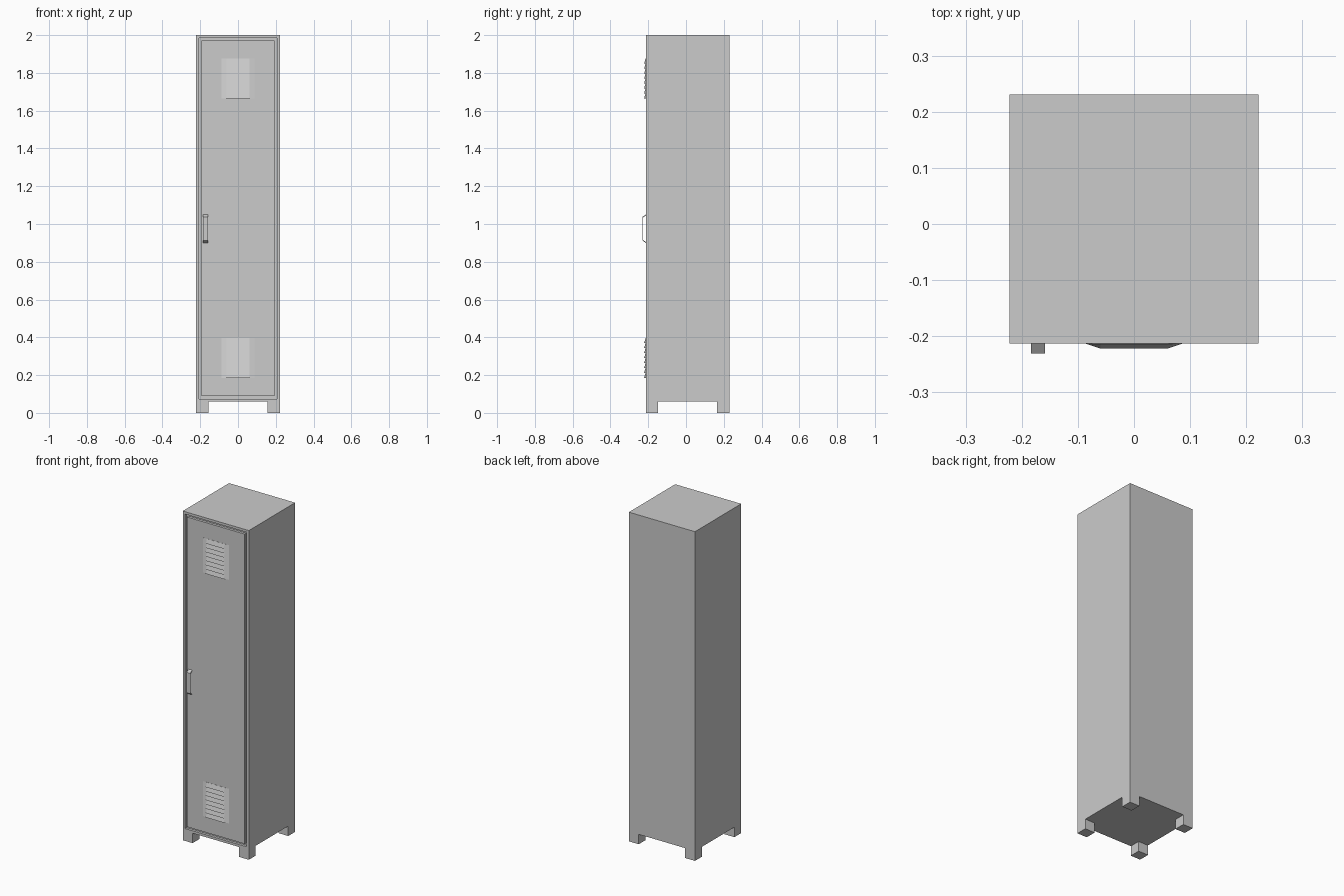
import bpy, bmesh

if "Cube" in bpy.data.objects:
    bpy.data.objects.remove(bpy.data.objects["Cube"])

FRONT, BACK, HALF = -0.213, 0.231, 0.222   # cabinet extents
FLOOR, TOP = 0.06, 2.0
RIM, GAP, DEPTH = 0.021, 0.008, 0.015      # door frame and groove


def finish(bm, name):
    bmesh.ops.recalc_face_normals(bm, faces=bm.faces)
    mesh = bpy.data.meshes.new(name)
    bm.to_mesh(mesh)
    bm.free()
    ob = bpy.data.objects.new(name, mesh)
    bpy.context.collection.objects.link(ob)
    return ob


def add_box(bm, lo, hi):
    verts = bmesh.ops.create_cube(bm, size=1)["verts"]
    for v in verts:
        for i in range(3):
            v.co[i] = hi[i] if v.co[i] > 0 else lo[i]


def prism(bm, a, b):
    """Solid between two matching vertex loops."""
    va, vb = [[bm.verts.new(c) for c in loop] for loop in (a, b)]
    n = len(va)
    bm.faces.new(va)
    bm.faces.new(vb[::-1])
    for i in range(n):
        j = (i + 1) % n
        bm.faces.new((va[i], va[j], vb[j], vb[i]))


# Cabinet with a recessed opening in the front
bm = bmesh.new()
add_box(bm, (-HALF, FRONT, FLOOR), (HALF, BACK, TOP))
bm.normal_update()
face = min(bm.faces, key=lambda f: f.calc_center_median().y)
bmesh.ops.inset_region(bm, faces=[face], thickness=RIM)
inner = bmesh.ops.extrude_discrete_faces(bm, faces=[face])["faces"][0]
for v in inner.verts:
    v.co.y += DEPTH
finish(bm, "cabinet")

# Door, flush with the frame and surrounded by a narrow groove
bm = bmesh.new()
m = RIM + GAP
add_box(bm, (-HALF + m, FRONT, FLOOR + m), (HALF - m, FRONT + DEPTH, TOP - m))
finish(bm, "door")

# Four corner feet
FOOT = 0.066
for side, x in (("left", -HALF), ("right", HALF - FOOT)):
    for end, y in (("front", FRONT), ("back", BACK - FOOT)):
        bm = bmesh.new()
        add_box(bm, (x, y, 0), (x + FOOT, y + FOOT, FLOOR))
        finish(bm, f"{end}_{side}_foot")

# Louvre vents: eight hooded slats each, with tapered ends
PITCH = 0.0263
for name, z0 in (("upper_vent", 1.665), ("lower_vent", 0.185)):
    bm = bmesh.new()
    for i in range(8):
        zb = z0 + i * PITCH
        zt = zb + PITCH

        def section(y_top, y_bottom, w):
            return [(-w, y_bottom, zb), (w, y_bottom, zb), (w, y_top, zt), (-w, y_top, zt)]

        prism(bm, section(FRONT, FRONT, 0.087),
              section(FRONT - 0.001, FRONT - 0.009, 0.06))
    finish(bm, name)

# Handle: bent flat strap
outer = [(FRONT, 1.05), (-0.231, 1.037), (-0.231, 0.913), (FRONT, 0.90)]
inside = [(FRONT, 0.905), (-0.227, 0.916), (-0.227, 1.034), (FRONT, 1.045)]
bm = bmesh.new()
profile = outer + inside
prism(bm, [(-0.184, y, z) for y, z in profile], [(-0.159, y, z) for y, z in profile])
finish(bm, "handle")
